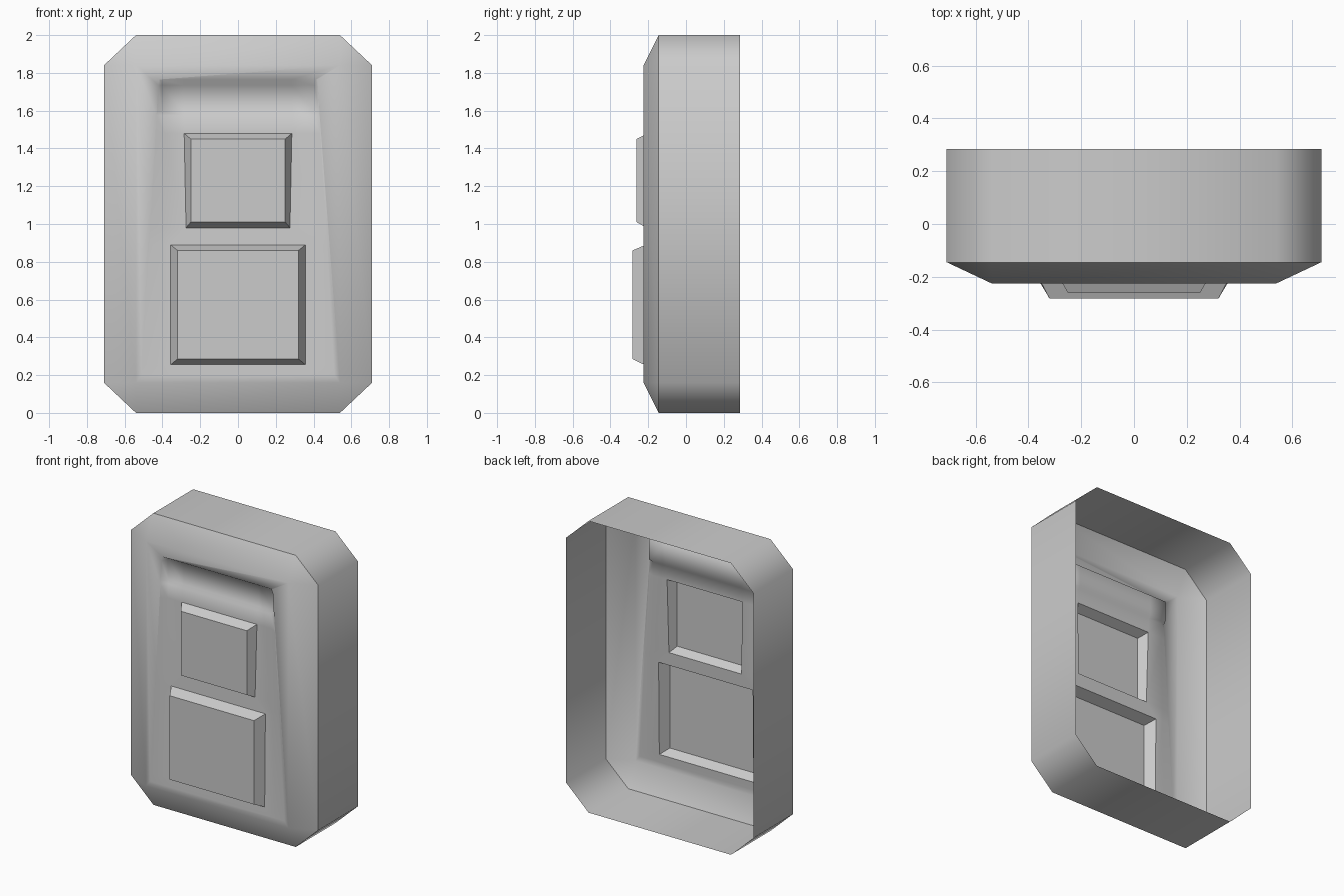
import bpy, bmesh

cube = bpy.data.objects.get("Cube")
if cube:
    bpy.data.objects.remove(cube, do_unlink=True)

grey = bpy.data.materials.new("light_grey")
grey.use_nodes = True
colour = (0.6, 0.6, 0.6, 1)
grey.diffuse_color = colour
grey.node_tree.nodes["Principled BSDF"].inputs["Base Color"].default_value = colour

RIDGE_Y = -0.225


def finish(bm, name, smooth):
    """Point the open shell's faces to the front and make an object of it."""
    bmesh.ops.recalc_face_normals(bm, faces=bm.faces[:])
    if sum(f.normal.y * f.calc_area() for f in bm.faces) > 0:
        bmesh.ops.reverse_faces(bm, faces=bm.faces[:])
    for f in bm.faces:
        f.smooth = smooth
    mesh = bpy.data.meshes.new(name)
    bm.to_mesh(mesh)
    bm.free()
    mesh.materials.append(grey)
    obj = bpy.data.objects.new(name, mesh)
    bpy.context.collection.objects.link(obj)


def octagon(bm, y):
    half = [(0.54, 0), (0.71, 0.16), (0.71, 1.84), (0.54, 2)]
    ring = half + [(-x, z) for x, z in reversed(half)]
    return [bm.verts.new((x, y, z)) for x, z in ring]


# Casing: open-backed octagonal wall, bevel and recessed front panel
bm = bmesh.new()
back, front = octagon(bm, 0.285), octagon(bm, -0.145)
for i in range(8):
    j = (i + 1) % 8
    bm.faces.new((back[i], back[j], front[j], front[i]))
    bm.edges.get((front[i], front[j])).smooth = False

ridge = [bm.verts.new((x, RIDGE_Y, z))
         for x, z in ((0.54, 0.16), (0.54, 1.84), (-0.54, 1.84), (-0.54, 0.16))]
for i in range(4):
    a, b, c = front[2 * i], front[2 * i + 1], front[(2 * i + 2) % 8]
    bm.faces.new((a, b, ridge[i]))
    bm.faces.new((b, c, ridge[(i + 1) % 4], ridge[i]))

# Panel rows from top to bottom: height, depth, panel half width, opening half width
rows = []
for z, y, panel, opening in (
        (1.765, RIDGE_Y, 0.41, 0.285), (1.735, -0.18, 0.405, 0.285),
        (1.595, -0.18, 0.405, 0.285), (1.575, -0.197, 0.39, 0.285),
        (1.48, -0.202, 0.39, 0.285), (0.98, -0.208, 0.405, 0.275),
        (0.89, -0.213, 0.41, 0.357), (0.255, -0.221, 0.43, 0.357),
        (0.2, RIDGE_Y, 0.43, 0.357)):
    rim = 0.42 + 0.09 * (1.765 - z) / 1.565
    rows.append([bm.verts.new((x, y if abs(x) < rim else RIDGE_Y, z))
                 for x in (-rim, -panel, -opening, opening, panel, rim)])

BUTTON_ROWS = (4, 6)
for r in range(len(rows) - 1):
    for c in range(5):
        if c == 2 and r in BUTTON_ROWS:
            continue
        bm.faces.new((rows[r][c], rows[r][c + 1], rows[r + 1][c + 1], rows[r + 1][c]))

# Flat border between the ridge and the recess
bm.faces.new([ridge[2], ridge[1]] + rows[0][::-1])
bm.faces.new([ridge[0], ridge[3]] + rows[-1])
bm.faces.new([ridge[3], ridge[2]] + [row[0] for row in rows])
bm.faces.new([ridge[1], ridge[0]] + [row[-1] for row in reversed(rows)])

# Base corners of the two button openings
bases = {r: [v.co.copy() for v in (rows[r][2], rows[r][3], rows[r + 1][3], rows[r + 1][2])]
         for r in BUTTON_ROWS}
finish(bm, "casing", True)

# Raised hollow buttons with tapered sides
for name, r, half, low, high, y in (("upper_button", 4, 0.25, 1.01, 1.45, -0.262),
                                    ("lower_button", 6, 0.32, 0.285, 0.86, -0.283)):
    bm = bmesh.new()
    base = [bm.verts.new(p) for p in bases[r]]
    top = [bm.verts.new((x, y, z))
           for x, z in ((-half, high), (half, high), (half, low), (-half, low))]
    bm.faces.new(top)
    for i in range(4):
        j = (i + 1) % 4
        bm.faces.new((base[i], base[j], top[j], top[i]))
    finish(bm, name, False)
